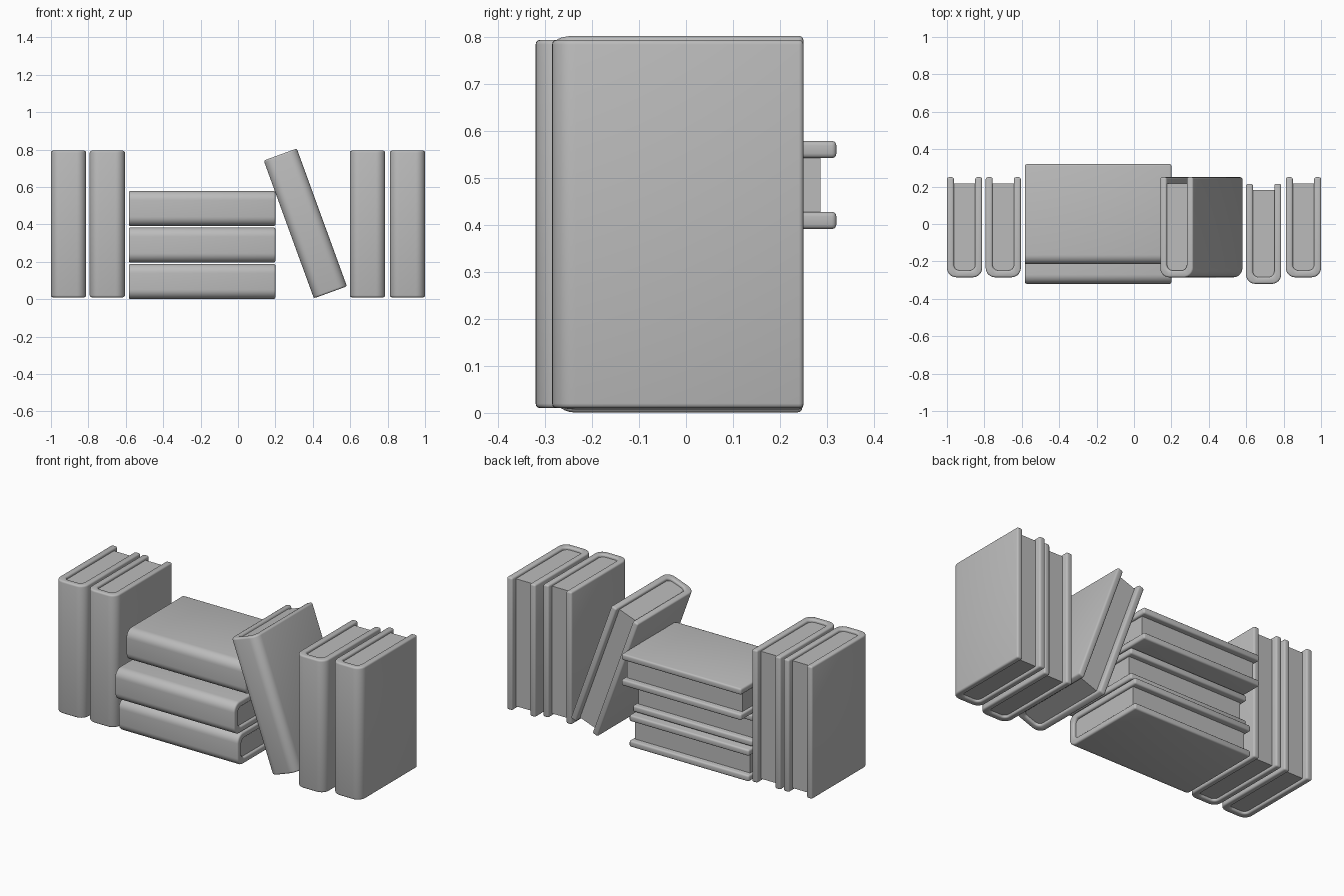
import bpy, bmesh, math

if "Cube" in bpy.data.objects:
    bpy.data.objects.remove(bpy.data.objects["Cube"])

W, D, H = 0.188, 0.535, 0.784      # book thickness, depth, height
T = 0.037                          # cover thickness
PAGE_GAP, HEAD_GAP = 0.034, 0.015  # how far pages sit inside the cover

grey = bpy.data.materials.new("book_grey")
grey.diffuse_color = (0.5, 0.5, 0.5, 1)
grey.use_nodes = True
grey.node_tree.nodes["Principled BSDF"].inputs["Base Color"].default_value = grey.diffuse_color


def u_path(inset, radius, y_end):
    """Open path: down the left side, round the spine, up the right side."""
    x, y = W / 2 - inset, -D / 2 + inset
    pts = [(-x, y_end)]
    for cx, start in ((-x + radius, math.pi), (x - radius, 1.5 * math.pi)):
        for i in range(9):
            a = start + i * math.pi / 16
            pts.append((cx + radius * math.cos(a), y + radius + radius * math.sin(a)))
    return pts + [(x, y_end)]


def prism(name, profile, height, loc, tilt):
    bm = bmesh.new()
    face = bm.faces.new([bm.verts.new((x, y, -height / 2)) for x, y in profile])
    ext = bmesh.ops.extrude_face_region(bm, geom=[face])
    top = [v for v in ext["geom"] if isinstance(v, bmesh.types.BMVert)]
    bmesh.ops.translate(bm, verts=top, vec=(0, 0, height))
    bmesh.ops.recalc_face_normals(bm, faces=bm.faces)
    mesh = bpy.data.meshes.new(name)
    bm.to_mesh(mesh)
    bm.free()
    mesh.materials.append(grey)
    ob = bpy.data.objects.new(name, mesh)
    bpy.context.collection.objects.link(ob)
    ob.location = loc
    ob.rotation_euler = (0, math.radians(tilt), 0)
    bpy.ops.object.select_all(action='DESELECT')
    ob.select_set(True)
    bpy.context.view_layer.objects.active = ob
    return ob


def book(name, x, y, z, tilt=0):
    # wrapped cover with softened edges
    outer = u_path(0, 0.05, D / 2)
    inner = u_path(T, 0.03, D / 2)
    cover = prism(name + "_cover", outer + inner[::-1], H, (x, y, z), tilt)
    bev = cover.modifiers.new("soft_edges", 'BEVEL')
    bev.width = 0.01
    bev.segments = 3
    bev.limit_method = 'ANGLE'
    bev.angle_limit = math.radians(40)
    bpy.ops.object.modifier_apply(modifier=bev.name)
    bpy.ops.object.shade_smooth_by_angle(angle=math.radians(35))
    # page block
    prism(name + "_pages", u_path(T - 0.003, 0.032, D / 2 - PAGE_GAP),
          H - 2 * HEAD_GAP, (x, y, z), tilt)
    bpy.ops.object.shade_smooth_by_angle(angle=math.radians(35))


Y = -0.0175
# upright books
for i, (x, y) in enumerate(((-0.906, Y), (-0.699, Y), (0.693, -0.0525), (0.906, Y))):
    book(f"upright_book_{i + 1}", x, y, 0.402)

# stacked books, lying on their sides
for i, (y, z) in enumerate(((-0.02, 0.095), (-0.0525, 0.29), (0.0525, 0.485))):
    book(f"stacked_book_{i + 1}", -0.192, y, z, 90)

# leaning book
book("leaning_book", 0.36, Y, 0.405, -20)
